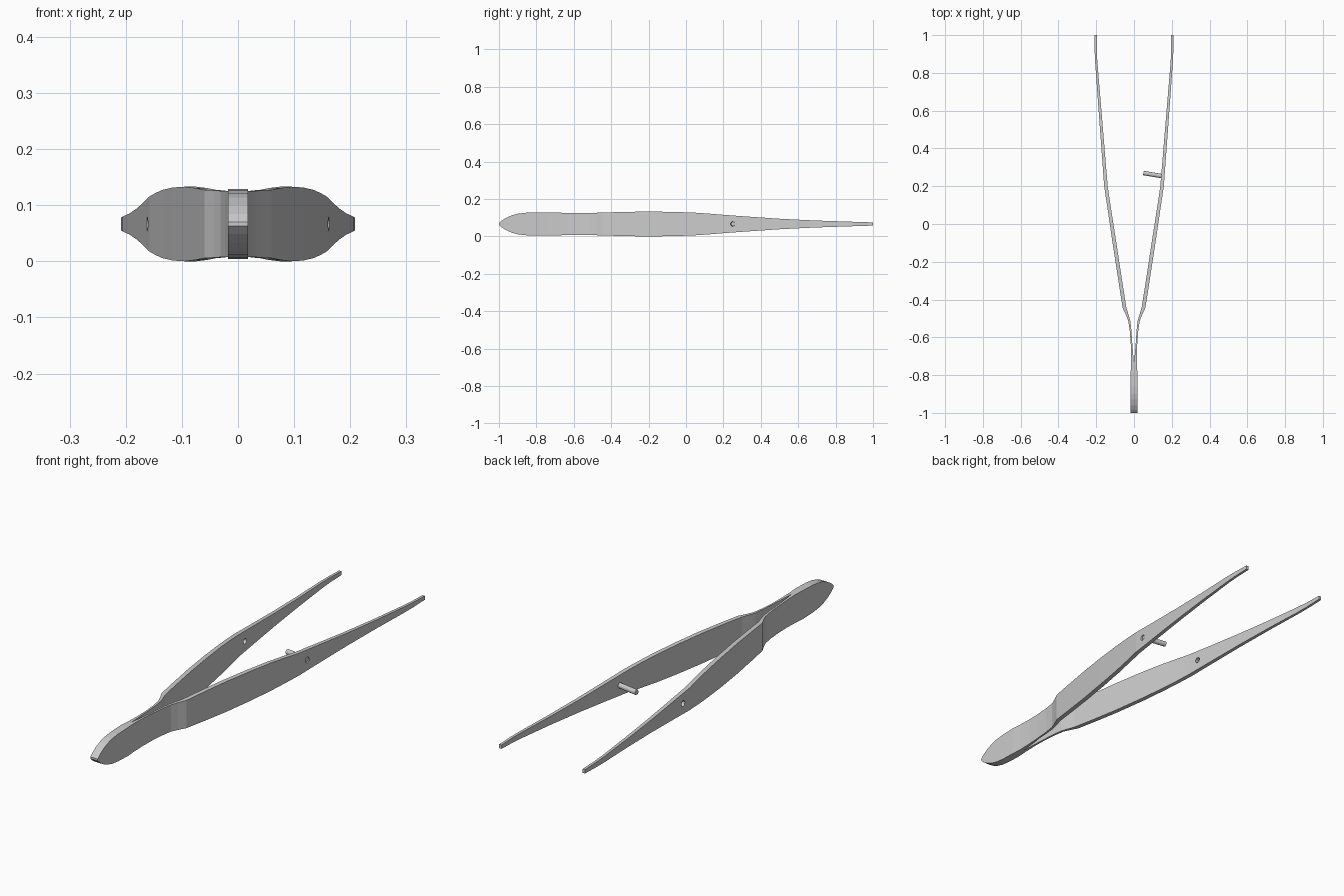
import bpy, bmesh, math
from mathutils import Vector

if "Cube" in bpy.data.objects:
    bpy.data.objects.remove(bpy.data.objects["Cube"])

ZC = 0.0665

# stations along one arm: y, inner x, outer x, half height
STATIONS = [
    (-1.00, 0, .018, .004), (-.985, 0, .018, .018), (-.96, 0, .018, .034),
    (-.93, 0, .018, .047), (-.90, 0, .018, .055), (-.86, 0, .018, .060),
    (-.79, 0, .018, .0625), (-.74, 0, .015, .062), (-.68, .005, .015, .0605),
    (-.62, .010, .018, .059), (-.56, .014, .023, .059), (-.51, .020, .031, .059),
    (-.48, .029, .043, .060), (-.445, .040, .060, .061), (-.35, .055, .075, .064),
    (-.22, .075, .095, .0665), (-.08, .0965, .1165, .065), (.04, .115, .134, .061),
    (.13, .129, .1475, .055), (.20, .139, .158, .049), (.34, .151, .168, .039),
    (.50, .164, .180, .028), (.68, .179, .193, .019), (.86, .194, .206, .013),
    (.92, .197, .2085, .011), (1.00, .197, .2085, .0085),
]

def new_object(name, bm):
    bmesh.ops.recalc_face_normals(bm, faces=bm.faces)
    me = bpy.data.meshes.new(name)
    bm.to_mesh(me)
    bm.free()
    ob = bpy.data.objects.new(name, me)
    bpy.context.collection.objects.link(ob)
    return ob

def rod(name, a, b, r, bevel=0):
    """Cylinder between two points, optionally with rounded ends."""
    a, b = Vector(a), Vector(b)
    bm = bmesh.new()
    bmesh.ops.create_cone(bm, cap_ends=True, segments=16, radius1=r, radius2=r,
                          depth=(b - a).length)
    if bevel:
        rims = [e for e in bm.edges if abs(e.verts[0].co.z - e.verts[1].co.z) < 1e-6]
        bmesh.ops.bevel(bm, geom=rims, offset=bevel, segments=2, profile=.5, affect='EDGES')
    ob = new_object(name, bm)
    ob.location = (a + b) / 2
    ob.rotation_euler = (b - a).to_track_quat('Z', 'Y').to_euler()
    return ob

# both arms, joined along the solid grip
bm = bmesh.new()
for s in (1, -1):
    rings = []
    for y, xi, xo, h in STATIONS:
        rings.append([bm.verts.new((s * x, y, ZC + z))
                      for x, z in ((xi, -h), (xo, -h), (xo, h), (xi, h))])
    for i, (p, q) in enumerate(zip(rings, rings[1:])):
        for k in range(4):
            if k == 3 and STATIONS[i + 1][1] == 0:
                continue  # no inner wall inside the grip
            n = (k + 1) % 4
            bm.faces.new((p[k], p[n], q[n], q[k]))
    bm.faces.new(rings[0])
    bm.faces.new(rings[-1])
bmesh.ops.remove_doubles(bm, verts=bm.verts, dist=1e-5)
arms = new_object("tweezer_arms", bm)

# guide pin, fixed in the right arm
rod("guide_pin", (.158, .252, ZC), (.05, .27, ZC), .0115, .003)

# pin holes through both arms
for side, s in (("right", 1), ("left", -1)):
    cutter = rod(side + "_hole_cutter", (s * .20, .244, ZC), (s * .10, .2605, ZC), .0125)
    cutter.hide_render = True
    cutter.hide_viewport = True
    mod = arms.modifiers.new(side + "_hole", 'BOOLEAN')
    mod.operation = 'DIFFERENCE'
    mod.solver = 'EXACT'
    mod.object = cutter
